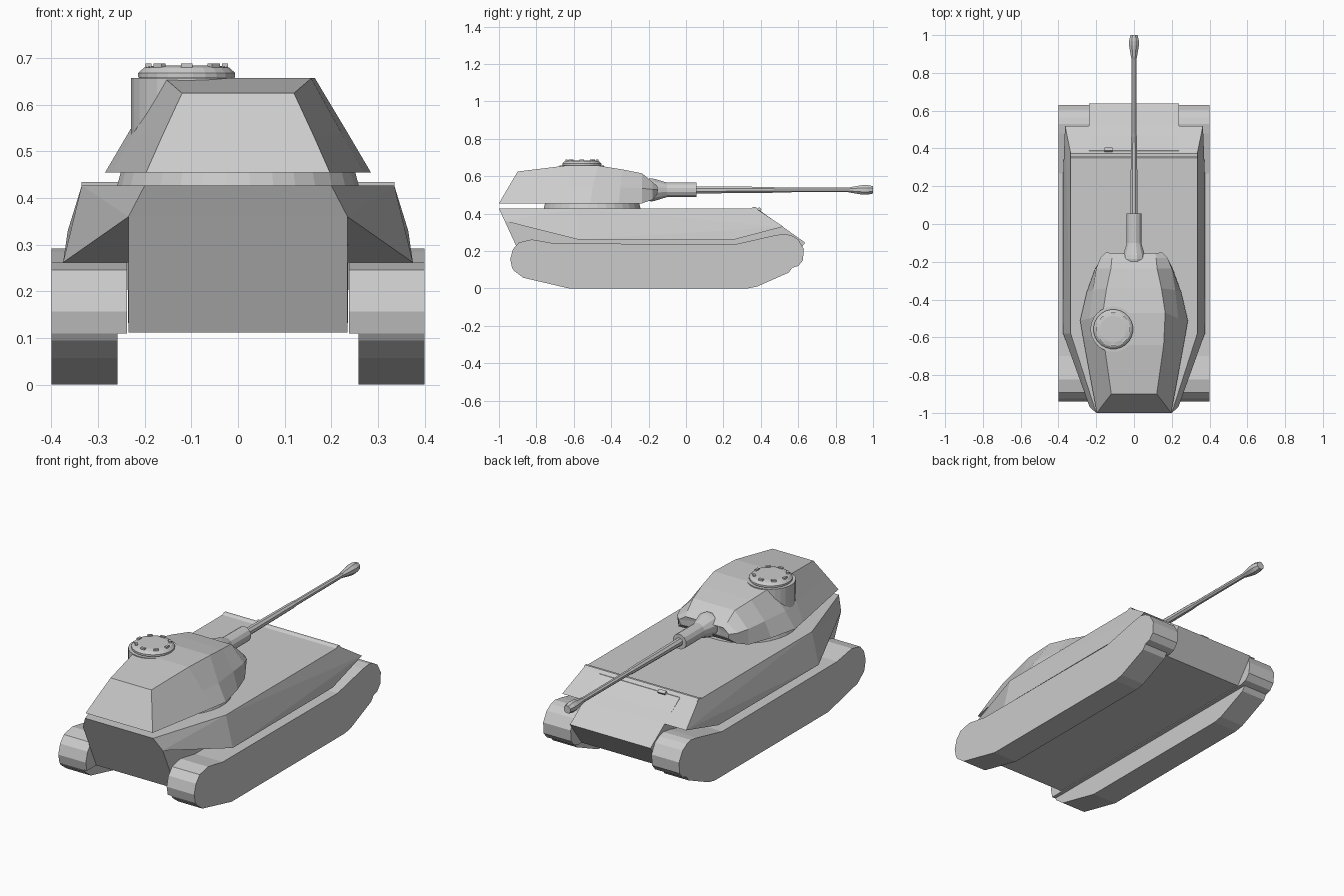
import bpy, bmesh, math
from mathutils import Vector, Matrix

if "Cube" in bpy.data.objects:
    bpy.data.objects.remove(bpy.data.objects["Cube"])

def finish(name, bm):
    bmesh.ops.recalc_face_normals(bm, faces=bm.faces)
    me = bpy.data.meshes.new(name)
    bm.to_mesh(me)
    bm.free()
    ob = bpy.data.objects.new(name, me)
    bpy.context.collection.objects.link(ob)
    return ob

def mirror(ob):
    m = ob.modifiers.new("mirror", 'MIRROR')
    m.use_axis[0] = True
    return ob

def prism(name, profile, x0, x1):
    """Extrude a (y, z) profile from x0 to x1."""
    bm = bmesh.new()
    f = bm.faces.new([bm.verts.new((x0, y, z)) for y, z in profile])
    r = bmesh.ops.extrude_face_region(bm, geom=[f])
    bmesh.ops.translate(bm, vec=(x1 - x0, 0, 0),
                        verts=[v for v in r["geom"] if isinstance(v, bmesh.types.BMVert)])
    return finish(name, bm)

def hull(name, pts):
    """Convex solid around points mirrored in x."""
    bm = bmesh.new()
    for x, y, z in pts:
        bm.verts.new((x, y, z))
        bm.verts.new((-x, y, z))
    bmesh.ops.convex_hull(bm, input=bm.verts)
    bmesh.ops.dissolve_limit(bm, angle_limit=math.radians(1), verts=bm.verts, edges=bm.edges)
    return finish(name, bm)

def loft(name, rings):
    """Skin a list of equal-length closed rings and cap the ends."""
    bm = bmesh.new()
    vs = [[bm.verts.new(p) for p in r] for r in rings]
    n = len(vs[0])
    for a, b in zip(vs, vs[1:]):
        for i in range(n):
            j = (i + 1) % n
            bm.faces.new((a[i], a[j], b[j], b[i]))
    bm.faces.new(vs[0])
    bm.faces.new(vs[-1])
    return finish(name, bm)

def lathe(name, profile, centre, axis, n):
    """Revolve (distance, radius) pairs about the y or z axis."""
    rings = []
    for d, r in profile:
        ring = []
        for i in range(n):
            a = 2 * math.pi * (i + 0.5) / n
            c, s = r * math.cos(a), r * math.sin(a)
            ring.append(Vector(centre) + Vector((c, d, s) if axis == 'y' else (c, s, d)))
        rings.append(ring)
    return loft(name, rings)

def box(name, centre, size, rot=Matrix()):
    bm = bmesh.new()
    bmesh.ops.create_cube(bm, size=1, matrix=Matrix.Translation(centre) @ rot @ Matrix.Diagonal((*size, 1)))
    return finish(name, bm)

# Tracks, with a narrow inner shelf next to the hull
upper = [(0.567, 0.11), (0.6, 0.12), (0.625, 0.15), (0.63, 0.21), (0.6, 0.262), (0.565, 0.283),
         (0.53, 0.292), (0.48, 0.285), (0.267, 0.237), (-0.70, 0.24), (-0.824, 0.262),
         (-0.893, 0.246), (-0.925, 0.21), (-0.94, 0.157), (-0.93, 0.11)]
lower = [(-0.92, 0.095), (-0.87, 0.057), (-0.625, 0), (0.33, 0), (0.38, 0.01), (0.55, 0.085)]
mirror(prism("track", upper + lower, 0.258, 0.40))
mirror(prism("track_inner_shelf", upper, 0.238, 0.258))

# Hull
hull("lower_hull", [(0.235, -0.969, 0.36), (0.235, -0.855, 0.112), (0.235, 0.54, 0.112),
                    (0.237, 0.637, 0.245), (0.237, 0.39, 0.42)])
hull("upper_hull", [(0.335, 0.375, 0.427), (0.335, -0.58, 0.427), (0.20, -1.0, 0.427),
                    (0.235, -0.969, 0.36), (0.375, -0.58, 0.262), (0.375, 0.26, 0.262),
                    (0.365, 0.52, 0.33)])
prism("glacis_lip", [(0.345, 0.426), (0.36, 0.435), (0.372, 0.435), (0.385, 0.422)], -0.335, 0.335)
box("visor", (-0.135, 0.393, 0.424), (0.042, 0.018, 0.014), Matrix.Rotation(-0.62, 4, 'X'))

# Turret ring
lathe("turret_ring", [(0.42, 0.262), (0.458, 0.252)], (0, -0.502, 0), 'z', 32)

# Turret: each station holds (x, y, z) for the bottom, middle and top edges
stations = [
    [(0.197, -1.0, 0.455), (0.163, -0.955, 0.532), (0.12, -0.90, 0.625)],
    [(0.270, -0.60, 0.455), (0.222, -0.615, 0.54), (0.157, -0.64, 0.657)],
    [(0.285, -0.51, 0.455), (0.235, -0.50, 0.54), (0.165, -0.47, 0.657)],
    [(0.250, -0.36, 0.455), (0.218, -0.35, 0.54), (0.145, -0.34, 0.636)],
    [(0.205, -0.235, 0.455), (0.200, -0.235, 0.535), (0.122, -0.235, 0.615)],
    [(0.170, -0.18, 0.474), (0.178, -0.18, 0.53), (0.117, -0.18, 0.57)],
    [(0.140, -0.155, 0.50), (0.148, -0.15, 0.527), (0.112, -0.155, 0.55)],
    [(0.075, -0.178, 0.49), (0.07, -0.178, 0.527), (0.07, -0.178, 0.565)],
]
loft("turret", [s + [(-x, y, z) for x, y, z in reversed(s)] for s in stations])

# Commander's cupola with periscope blocks
cx, cy = -0.11, -0.557
lathe("cupola_base", [(0.47, 0.12), (0.657, 0.12)], (cx, cy, 0), 'z', 28)
lathe("cupola", [(0.65, 0.098), (0.66, 0.105), (0.668, 0.105), (0.68, 0.092), (0.684, 0.07)],
      (cx, cy, 0), 'z', 24)
for i in range(8):
    a = 2 * math.pi * (i + 0.5) / 8 + math.pi / 8
    box("periscope", (cx + 0.082 * math.cos(a), cy + 0.082 * math.sin(a), 0.682),
        (0.013, 0.024, 0.014), Matrix.Rotation(a, 4, 'Z'))

# Gun
gun = (0, 0, 0.527)
lathe("mantlet", [(-0.26, 0.05), (-0.185, 0.064), (-0.165, 0.06), (-0.095, 0.038)], gun, 'y', 12)
lathe("gun_sleeve", [(-0.11, 0.04), (0.055, 0.04)], gun, 'y', 12)
lathe("gun_barrel", [(0.04, 0.021), (0.46, 0.017), (0.48, 0.014), (0.89, 0.013)], gun, 'y', 8)
lathe("muzzle_brake", [(0.87, 0.014), (0.90, 0.02), (0.945, 0.028), (0.97, 0.028), (1.0, 0.021)],
      gun, 'y', 8)
